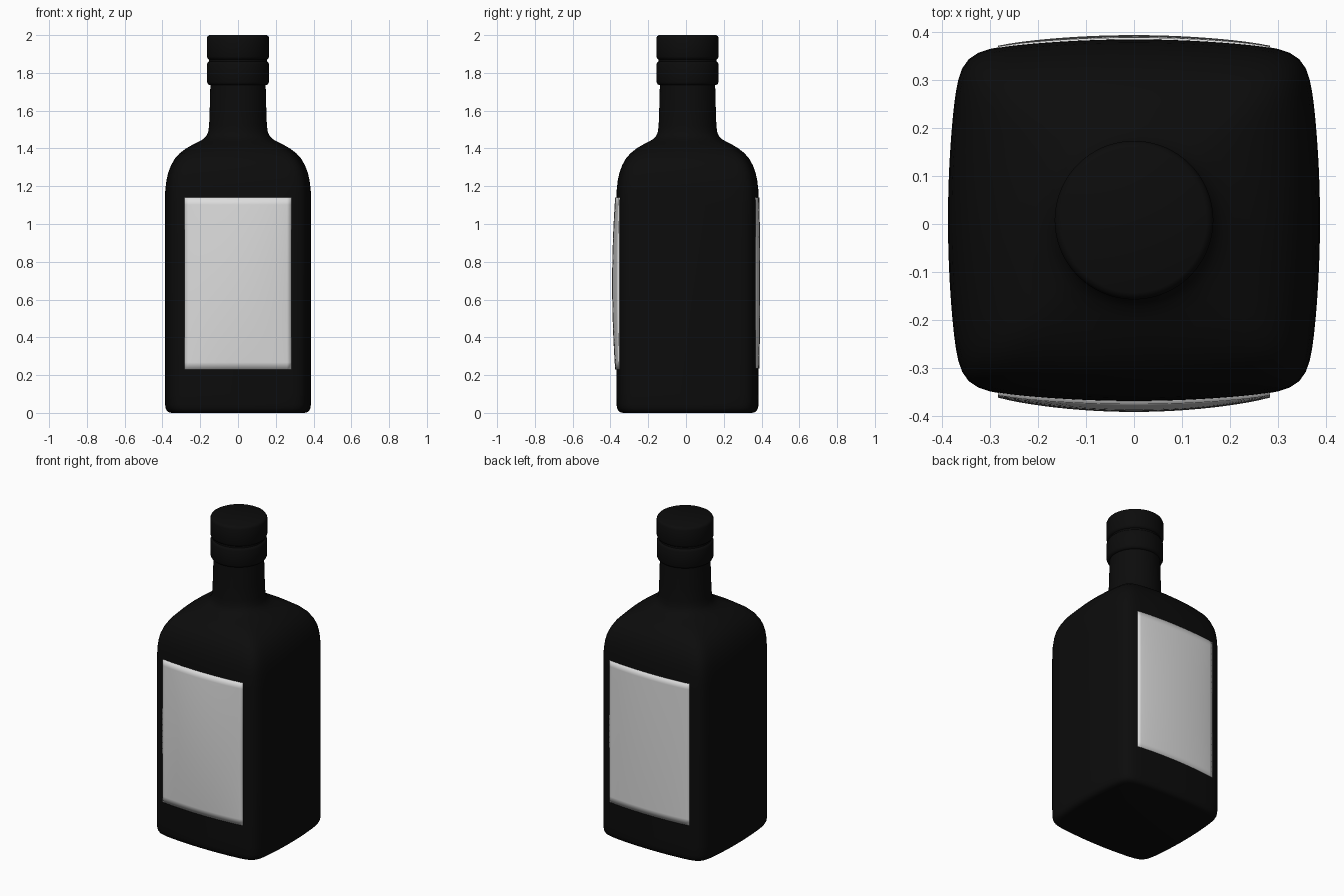
import bpy, math

if "Cube" in bpy.data.objects:
    bpy.data.objects.remove(bpy.data.objects["Cube"])

CY = 0.008            # bottle axis is slightly behind the origin
HX, HY = 0.387, 0.377  # half width and half depth of the body
SEG = 128


def material(name, rgb):
    m = bpy.data.materials.new(name)
    m.diffuse_color = (*rgb, 1)
    m.use_nodes = True
    m.node_tree.nodes["Principled BSDF"].inputs["Base Color"].default_value = m.diffuse_color
    return m


black = material("black glass", (0.0035, 0.0035, 0.0035))
paper = material("label paper", (0.72, 0.72, 0.72))


def make_object(name, verts, faces, mat, angle):
    me = bpy.data.meshes.new(name)
    me.from_pydata(verts, [], faces)
    me.materials.append(mat)
    ob = bpy.data.objects.new(name, me)
    bpy.context.collection.objects.link(ob)
    bpy.ops.object.select_all(action='DESELECT')
    ob.select_set(True)
    bpy.context.view_layer.objects.active = ob
    bpy.ops.object.shade_smooth_by_angle(angle=math.radians(angle))
    return ob


def square_radius(t):
    """Radius of a unit square with bulging sides and rounded corners."""
    c, s = abs(math.cos(t)), abs(math.sin(t))
    lo, hi = 0.5, 1.5
    for _ in range(40):
        r = (lo + hi) / 2
        u, v = r * c, r * s
        if (u + 0.08 * v * v) ** 14 + (v + 0.08 * u * u) ** 14 > 1:
            hi = r
        else:
            lo = r
    return lo


ANGLES = [2 * math.pi * i / SEG for i in range(SEG)]
SQUARE = [square_radius(t) for t in ANGLES]


def loft(name, rings, angle):
    """Rings of (z, half width, half depth, squareness), capped at both ends."""
    verts, faces = [], []
    for z, hx, hy, q in rings:
        for t, sq in zip(ANGLES, SQUARE):
            r = 1 + (sq - 1) * q
            verts.append((hx * r * math.cos(t), CY + hy * r * math.sin(t), z))
    for k in range(len(rings) - 1):
        for i in range(SEG):
            j = (i + 1) % SEG
            a, b = k * SEG, (k + 1) * SEG
            faces.append((a + i, a + j, b + j, b + i))
    faces.append(tuple(reversed(range(SEG))))
    faces.append(tuple(range((len(rings) - 1) * SEG, len(rings) * SEG)))
    return make_object(name, verts, faces, black, angle)


# Bottle: square body, curved shoulder, round neck
rings = [(z, HX - d, HY - d, 1) for z, d in
         [(0, 0.035), (0.004, 0.02), (0.012, 0.01), (0.025, 0.004), (0.045, 0.001),
          (0.1, 0), (0.6, 0), (1.1, 0), (1.18, 0.002)]]
for z, r, q in [(1.23, 0.379, 1), (1.27, 0.37, 1), (1.31, 0.355, 0.98),
                (1.345, 0.335, 0.94), (1.375, 0.308, 0.88), (1.40, 0.275, 0.78),
                (1.42, 0.24, 0.62), (1.437, 0.205, 0.42), (1.45, 0.183, 0.25),
                (1.465, 0.168, 0.1), (1.485, 0.158, 0.02), (1.52, 0.153, 0),
                (1.60, 0.150, 0), (1.75, 0.146, 0)]:
    k = max(0, (r - 0.15) / (HX - 0.15))
    rings.append((z, r, r - (HX - HY) * k, q))
loft("bottle", rings, 50)

# Collar and cap: rounded discs with a groove between them
for name, z0, z1, r in [("collar", 1.735, 1.862, 0.164), ("cap", 1.87, 2.0, 0.165)]:
    steps = [(z0, -0.014), (z0 + 0.005, -0.005), (z0 + 0.016, 0),
             (z1 - 0.016, 0), (z1 - 0.005, -0.005), (z1, -0.014)]
    loft(name, [(z, r + d, r + d, 0) for z, d in steps], 60)
loft("cap_groove", [(1.85, 0.153, 0.153, 0), (1.88, 0.153, 0.153, 0)], 40)


def body_depth(x):
    """Half depth of the body at a given x."""
    return HY * (1 - 0.08 * (x / HX) ** 2 - 0.006 * (x / 0.28) ** 8)


def label(name, side, z0, z1, edge, bulge, thick):
    """Curved paper panel wrapped on the front (-1) or back (1) face."""
    nx, nz, w = 24, 24, 0.283
    verts, faces = [], []
    for j in range(nz + 1):
        for i in range(nx + 1):
            u, v = 2 * i / nx - 1, 2 * j / nz - 1
            x, z = w * u, z0 + (z1 - z0) * j / nz
            off = edge + bulge * (1 - v * v) * (1 - 0.7 * u * u)
            verts.append((x, CY + side * (body_depth(x) + off), z))
    for j in range(nz):
        for i in range(nx):
            a = j * (nx + 1) + i
            f = (a, a + 1, a + nx + 2, a + nx + 1)
            faces.append(f if side < 0 else f[::-1])
    ob = make_object(name, verts, faces, paper, 40)
    mod = ob.modifiers.new("thickness", 'SOLIDIFY')
    mod.thickness, mod.offset = thick, -1


label("front_label", -1, 0.23, 1.14, 0.006, 0.016, 0.026)
label("back_label", 1, 0.235, 1.14, 0.003, 0.005, 0.012)
